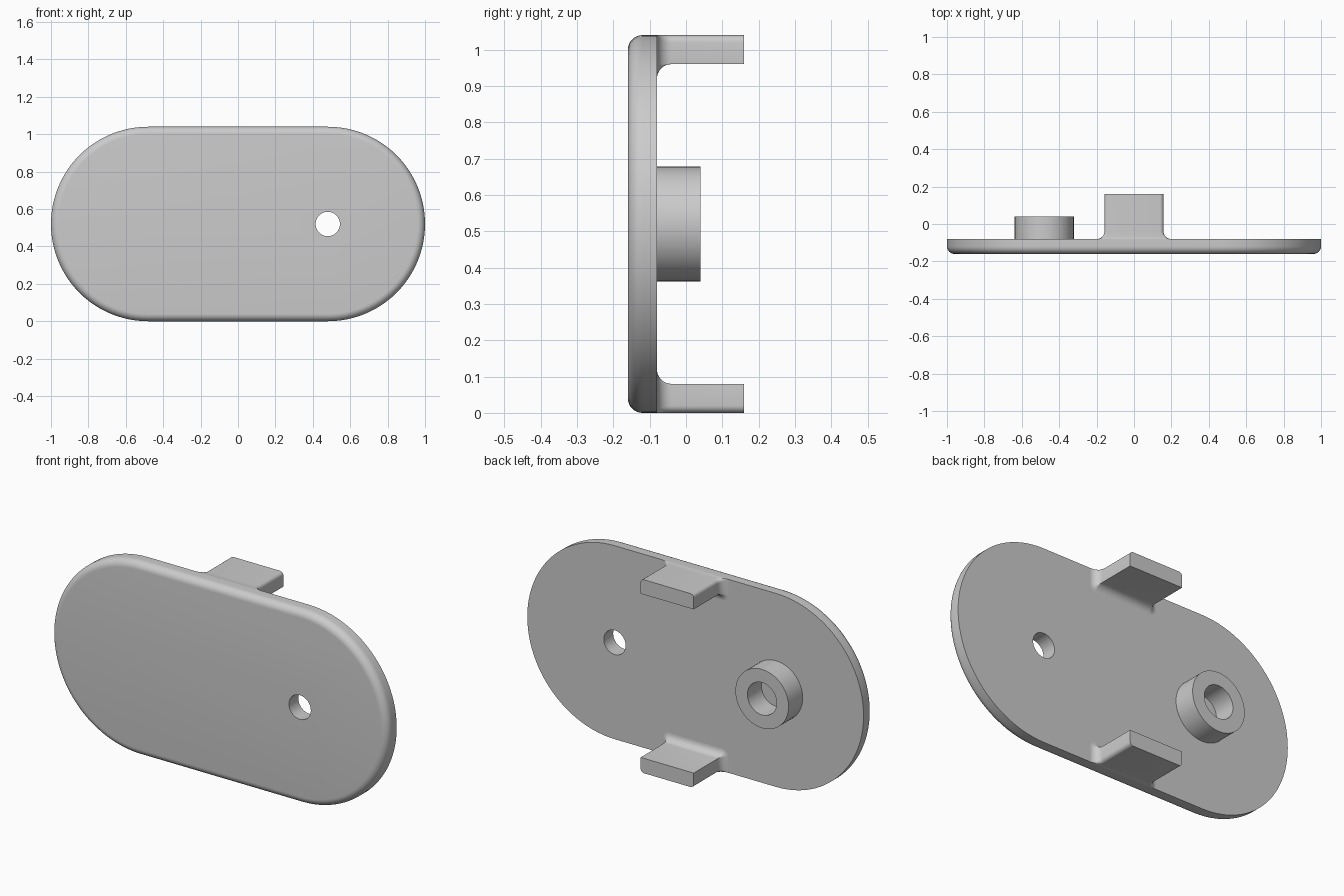
import bpy, bmesh, math
from math import sin, cos, pi

cube = bpy.data.objects.get("Cube")
if cube:
    bpy.data.objects.remove(cube, do_unlink=True)

grey = bpy.data.materials.new("light_grey")
grey.use_nodes = True
COLOR = (0.6, 0.6, 0.6, 1)
grey.diffuse_color = COLOR
grey.node_tree.nodes["Principled BSDF"].inputs["Base Color"].default_value = COLOR

HALF_H = 0.52      # plate end radius, also mid height
END_X = 0.48       # centre of the rounded ends
FRONT, BACK = -0.16, -0.08
ROUND = 0.04


def loft(name, rings, closed=False):
    """Skin rings of equal point count; cap the ends or join last to first."""
    bm = bmesh.new()
    loops = [[bm.verts.new(p) for p in ring] for ring in rings]
    pairs = list(zip(loops, loops[1:]))
    if closed:
        pairs.append((loops[-1], loops[0]))
    else:
        bm.faces.new(loops[0])
        bm.faces.new(loops[-1])
    for a, b in pairs:
        n = len(a)
        for i in range(n):
            j = (i + 1) % n
            bm.faces.new((a[i], a[j], b[j], b[i]))
    bmesh.ops.recalc_face_normals(bm, faces=bm.faces)
    mesh = bpy.data.meshes.new(name)
    bm.to_mesh(mesh)
    bm.free()
    mesh.materials.append(grey)
    obj = bpy.data.objects.new(name, mesh)
    bpy.context.collection.objects.link(obj)
    return obj


def smooth(obj):
    bpy.ops.object.select_all(action="DESELECT")
    obj.select_set(True)
    bpy.context.view_layer.objects.active = obj
    bpy.ops.object.shade_smooth_by_angle(angle=math.radians(35))


def arc(cx, cz, r, start, end, n):
    return [(cx + r * cos(start + (end - start) * i / n),
             cz + r * sin(start + (end - start) * i / n)) for i in range(n + 1)]


def stadium(r, y):
    pts = arc(END_X, HALF_H, r, -pi / 2, pi / 2, 48)
    pts += arc(-END_X, HALF_H, r, pi / 2, 3 * pi / 2, 48)
    return [(x, y, z) for x, z in pts]


def circle(x, r, y, n=64):
    return [(px, y, pz) for px, pz in arc(x, HALF_H, r, 0, 2 * pi, n)[:-1]]


# Plate with a rounded front edge
rings = [stadium(HALF_H, BACK)]
for i in range(9):
    a = pi / 2 * i / 8
    rings.append(stadium(HALF_H - ROUND * (1 - cos(a)), FRONT + ROUND * (1 - sin(a))))
plate = loft("plate", rings)

# Through hole
cutter = loft("hole_cutter", [circle(END_X, 0.065, -0.3), circle(END_X, 0.065, 0.1)])
cutter.hide_render = True
cut = plate.modifiers.new("hole", "BOOLEAN")
cut.operation = "DIFFERENCE"
cut.solver = "EXACT"
cut.object = cutter
smooth(plate)
bpy.context.view_layer.objects.active = plate
bpy.ops.object.modifier_apply(modifier=cut.name)
bpy.data.objects.remove(cutter, do_unlink=True)
smooth(plate)

# Ring-shaped boss on the back
boss = loft("boss", [circle(-END_X, r, y) for r, y in
                     ((0.158, BACK), (0.158, 0.04), (0.087, 0.04), (0.087, BACK))],
            closed=True)
smooth(boss)


# Clip tabs: rounded outer corners, flared where they meet the plate
def tab_section(d, y, top):
    w, t, c = 0.158, 0.08, 0.02
    k = max(c * (1 - d / ROUND), 0.001)   # outer corners sharpen into the plate
    f = max(d, 0.0005)                    # inner corners open into the flare
    half = arc(w + d - k, k, k, -pi / 2, 0, 6) + arc(w + d - f, t + d - f, f, 0, pi / 2, 6)
    pts = half + [(-x, z) for x, z in reversed(half)]
    return [(x, y, 2 * HALF_H - z if top else z) for x, z in pts]


for name, top in (("lower_tab", False), ("upper_tab", True)):
    rings = [tab_section(ROUND, BACK - 0.002, top)]
    for i in range(9):
        a = pi / 2 * i / 8
        rings.append(tab_section(ROUND * (1 - sin(a)), BACK + ROUND * (1 - cos(a)), top))
    rings.append(tab_section(0, 0.16, top))
    smooth(loft(name, rings))
